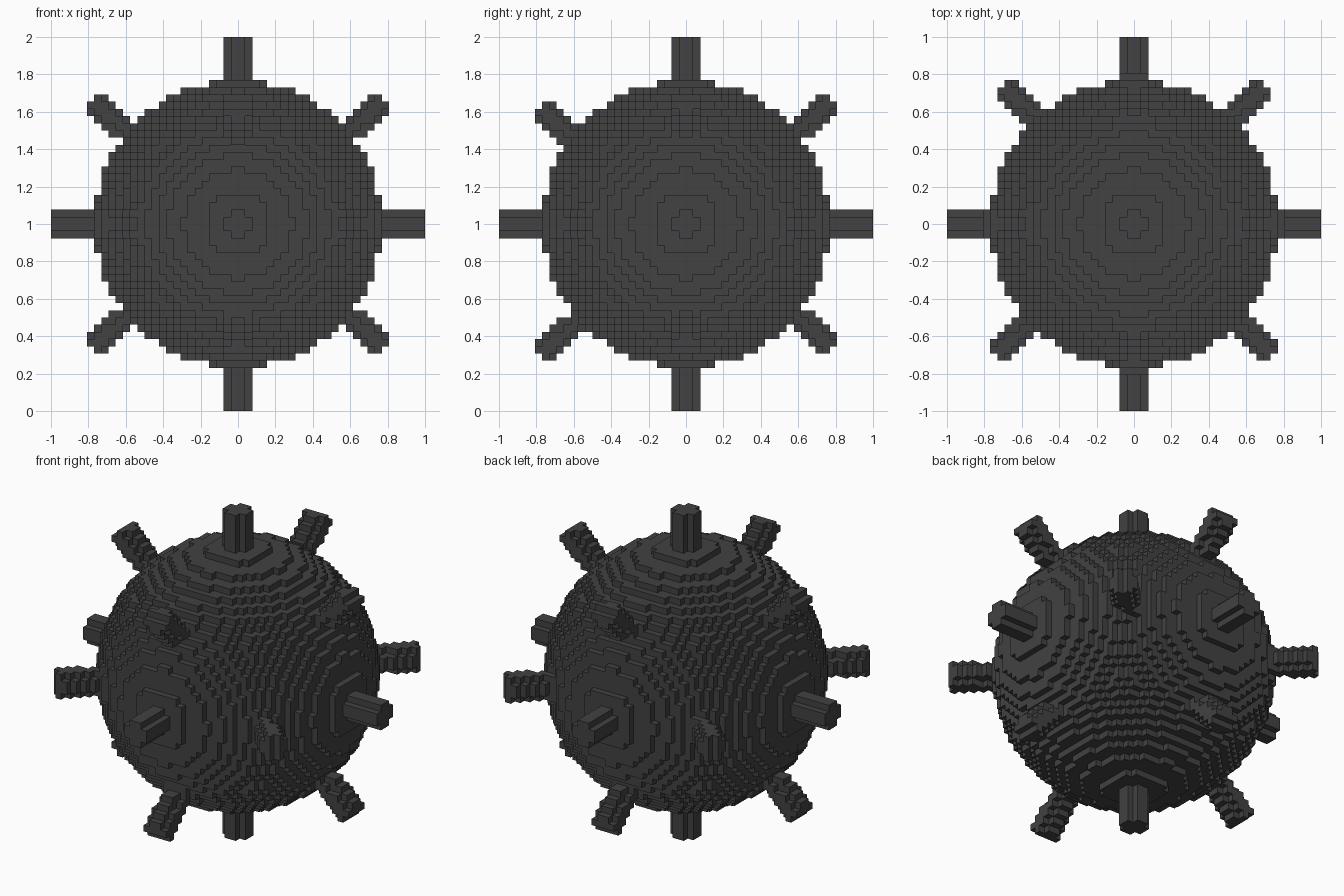
import bpy, bmesh, math
from mathutils import Vector

cube = bpy.data.objects.get("Cube")
if cube:
    bpy.data.objects.remove(cube, do_unlink=True)

U = 2 / 52            # edge of one block
HALF = 26             # half size in blocks
ANGLE = math.radians(40)
ROD_R2 = 1.75 ** 2    # squared rod radius, in blocks

metal = bpy.data.materials.new("dark_grey_metal")
metal.use_nodes = True
colour = (0.054, 0.054, 0.054, 1)
metal.diffuse_color = colour
metal.node_tree.nodes["Principled BSDF"].inputs["Base Color"].default_value = colour

span = range(-HALF, HALF)


def ball(radius):
    """Cells whose centres lie inside a sphere."""
    return {(i, j, k) for i in span for j in span for k in span
            if (i + .5) ** 2 + (j + .5) ** 2 + (k + .5) ** 2 <= radius ** 2}


def rod(direction, start, end, shift=(0, 0, 0)):
    """Cells whose centres lie inside a round rod pointing out from the middle."""
    d, s = Vector(direction).normalized(), Vector(shift)
    mid = d * (start + end) / 2 + s
    reach = [abs(c) * (end - start) / 2 + 3 for c in d]
    ranges = [range(math.floor(m - r), math.ceil(m + r)) for m, r in zip(mid, reach)]
    cells = set()
    for i in ranges[0]:
        for j in ranges[1]:
            for k in ranges[2]:
                p = Vector((i + .5, j + .5, k + .5)) - s
                t = p.dot(d)
                if start <= t <= end and (p - d * t).length_squared <= ROD_R2:
                    cells.add((i, j, k))
    return cells


def build(name, cells, solid):
    """Mesh the outer block faces of a part, leaving out faces against other blocks."""
    bm = bmesh.new()
    verts = {}

    def vert(c):
        if c not in verts:
            verts[c] = bm.verts.new((c[0] * U, c[1] * U, c[2] * U + 1))
        return verts[c]

    for cell in sorted(cells):
        for axis in range(3):
            a, b = (axis + 1) % 3, (axis + 2) % 3
            for side in (0, 1):
                near = list(cell)
                near[axis] += 1 if side else -1
                if tuple(near) in solid:
                    continue
                ring = []
                for da, db in ((0, 0), (1, 0), (1, 1), (0, 1)):
                    c = list(cell)
                    c[axis] += side
                    c[a] += da
                    c[b] += db
                    ring.append(vert(tuple(c)))
                bm.faces.new(ring if side else ring[::-1])
    mesh = bpy.data.meshes.new(name)
    bm.to_mesh(mesh)
    bm.free()
    mesh.materials.append(metal)
    bpy.context.collection.objects.link(bpy.data.objects.new(name, mesh))


parts = {"round_body": ball(20)}

# Straight spikes along the six axes
for axis, label in enumerate(("side", "depth", "upright")):
    for sign, end in ((1, "positive"), (-1, "negative")):
        d = [0, 0, 0]
        d[axis] = sign
        parts[f"{label}_spike_{end}"] = rod(d, 15, 26)

# Twelve slanted spikes between the axes, some nudged by a block or two
C, S = math.cos(ANGLE), math.sin(ANGLE)
for n, (p, q) in enumerate(((1, 1), (-1, 1), (1, -1), (-1, -1)), 1):
    parts[f"side_upright_spike_{n}"] = rod((p * C, 0, q * S), 15, 26.35)
    parts[f"depth_upright_spike_{n}"] = rod((0, p * C, q * S), 15, 26.35,
                                            (0, 0, 0 if p > 0 else -1))
    nudge = (-2 * p, 2, 0) if q > 0 else (-p, -1, 0)
    parts[f"side_depth_spike_{n}"] = rod((p * C, q * S, 0), 15, 26.35, nudge)

solid = set().union(*parts.values())
body = parts["round_body"]
for name, cells in parts.items():
    build(name, cells if cells is body else cells - body, solid)
